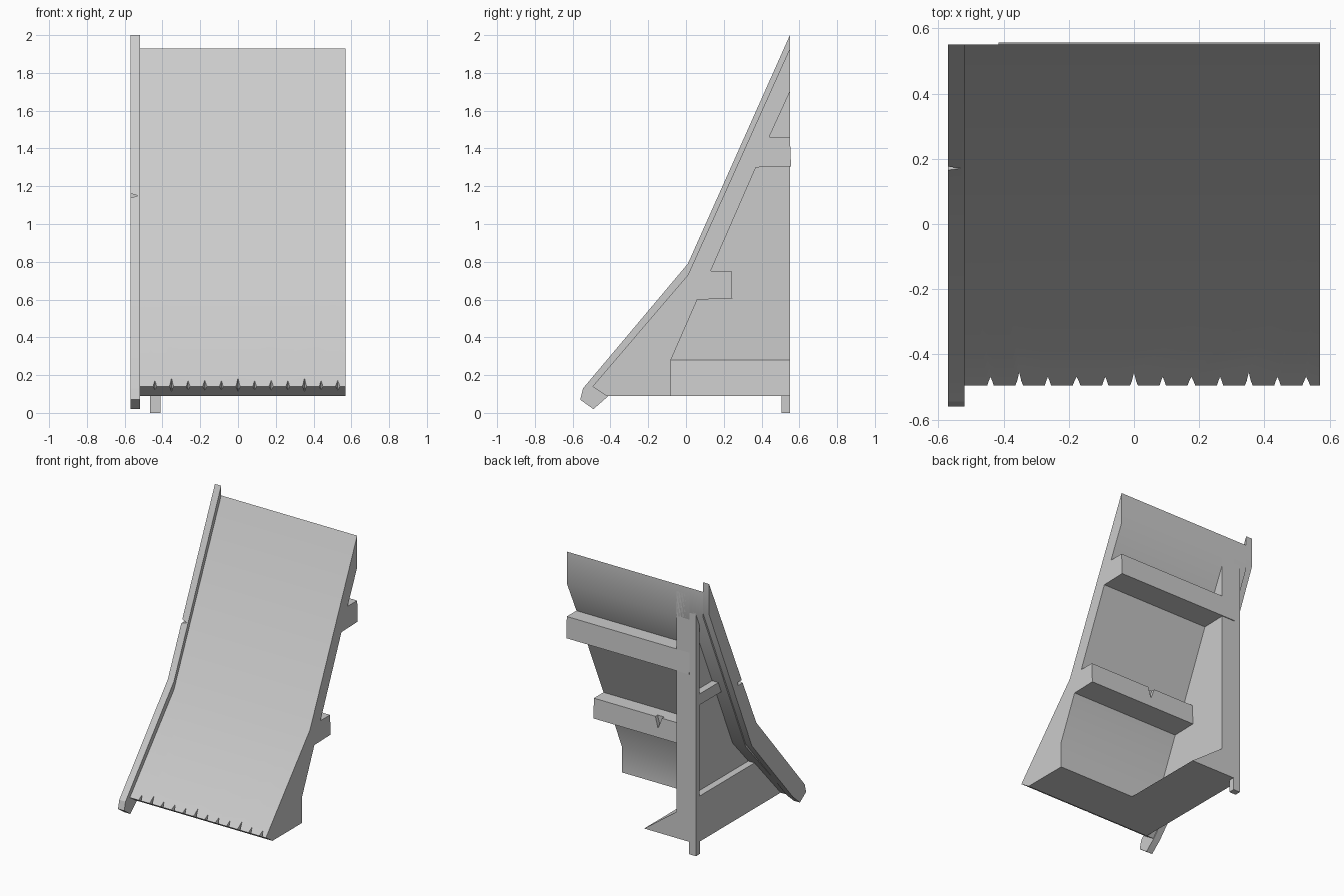
import bpy
import bmesh

cube = bpy.data.objects.get("Cube")
if cube:
    bpy.data.objects.remove(cube, do_unlink=True)

GREY = (0.6, 0.6, 0.6, 1.0)
grey = bpy.data.materials.new("light_grey")
grey.use_nodes = True
grey.diffuse_color = GREY
grey.node_tree.nodes["Principled BSDF"].inputs["Base Color"].default_value = GREY


def prism(name, points, low, high, axis="x"):
    """Extrude a closed profile: (y, z) along x, (x, z) along y, (x, y) along z."""
    def place(a, b, t):
        return {"x": (t, a, b), "y": (a, t, b), "z": (a, b, t)}[axis]
    bm = bmesh.new()
    base = bm.faces.new([bm.verts.new(place(a, b, low)) for a, b in points])
    moved = bmesh.ops.extrude_face_region(bm, geom=[base])["geom"]
    shift = place(0, 0, high - low)
    bmesh.ops.translate(bm, vec=shift, verts=[v for v in moved if isinstance(v, bmesh.types.BMVert)])
    bmesh.ops.recalc_face_normals(bm, faces=bm.faces[:])
    mesh = bpy.data.meshes.new(name)
    bm.to_mesh(mesh)
    bm.free()
    mesh.materials.append(grey)
    obj = bpy.data.objects.new(name, mesh)
    bpy.context.collection.objects.link(obj)
    return obj


def box(name, x, y, z):
    return prism(name, [(y[0], z[0]), (y[1], z[0]), (y[1], z[1]), (y[0], z[1])], *x)


def cut(target, cutter):
    cutter.hide_render = True
    cutter.hide_set(True)
    mod = target.modifiers.new("cut", "BOOLEAN")
    mod.operation = "DIFFERENCE"
    mod.solver = "EXACT"
    mod.object = cutter


parts = []
RIGHT, PANEL_OUT, PANEL_IN, LEFT = -0.52, -0.415, -0.31, 0.57
ramp_face = [(0.55, 1.93), (0.01, 0.73), (-0.495, 0.14), (-0.42, 0.09)]

# Ramp body with two stepped beams on its back
body = prism("ramp_body", ramp_face + [
    (-0.08, 0.09), (-0.08, 0.28), (0.06, 0.6), (0.245, 0.605), (0.24, 0.75), (0.13, 0.75),
    (0.37, 1.3), (0.556, 1.305), (0.55, 1.46), (0.44, 1.46), (0.55, 1.7)], PANEL_OUT, LEFT)
parts.append(body)

# Thin overhang of the ramp beyond the side panel
overhang = prism("ramp_overhang", ramp_face + [(0.06, 0.62), (0.55, 1.75)], RIGHT, PANEL_OUT)
parts.append(overhang)

# Row of small nicks along the front edge
for i in range(12):
    x = -0.44 + i * 0.088
    w = 0.018 + 0.004 * (i % 2)
    deep = -0.455 if i % 4 == 1 else -0.468
    nick = prism("nick_cutter", [(x - w, -0.52), (x + w, -0.52), (x + w * 0.3, -0.482),
                                 (x, deep), (x - w * 0.3, -0.482)], 0.05, 0.3, "z")
    cut(overhang if x < PANEL_OUT - 0.02 else body, nick)

# Chip in the back of the lower beam
cut(body, prism("beam_chip_cutter", [(0.02, 0.76), (0.08, 0.76), (0.055, 0.67)], 0.215, 0.26, "y"))

# Raised curb along one edge, with a chip in its outer side
curb = prism("curb", [
    (0.55, 2.0), (0.01, 0.79), (-0.545, 0.13), (-0.56, 0.07), (-0.49, 0.02),
    (-0.41, 0.09), (0.06, 0.64), (0.55, 1.78)], -0.57, RIGHT)
cut(curb, prism("curb_chip_cutter", [(-0.58, 1.165), (-0.58, 1.135), (-0.53, 1.15)], 0.1, 0.22, "y"))
parts.append(curb)

# Upright side panel with a sloping foot on the inside
parts.append(prism("side_panel", [
    (-0.35, 0.09), (0.55, 0.09), (0.55, 1.88), (0.04, 0.74), (-0.35, 0.28)], PANEL_OUT, PANEL_IN))
parts.append(prism("panel_foot", [
    (PANEL_IN, 0.09), (-0.05, 0.09), (PANEL_IN, 0.28)], -0.08, 0.55, "y"))

# Outer framing of the panel: plinth, crossbar, rear post and leg
FRAME = (-0.465, PANEL_OUT)
parts.append(prism("panel_plinth", [
    (-0.42, 0.09), (0.55, 0.09), (0.55, 0.42), (-0.12, 0.42)], *FRAME))
parts.append(box("panel_crossbar", FRAME, (0.22, 0.55), (1.08, 1.16)))
parts.append(prism("rear_post", [
    (0.51, 0.42), (0.55, 0.42), (0.55, 1.76), (0.51, 1.67)], *FRAME))
parts.append(box("rear_leg", (-0.465, -0.41), (0.505, 0.55), (0.0, 0.09)))

# Soft shading across the bend of the ramp
for obj in bpy.context.view_layer.objects:
    obj.select_set(obj in parts)
bpy.context.view_layer.objects.active = body
bpy.ops.object.shade_smooth_by_angle(angle=0.45)
